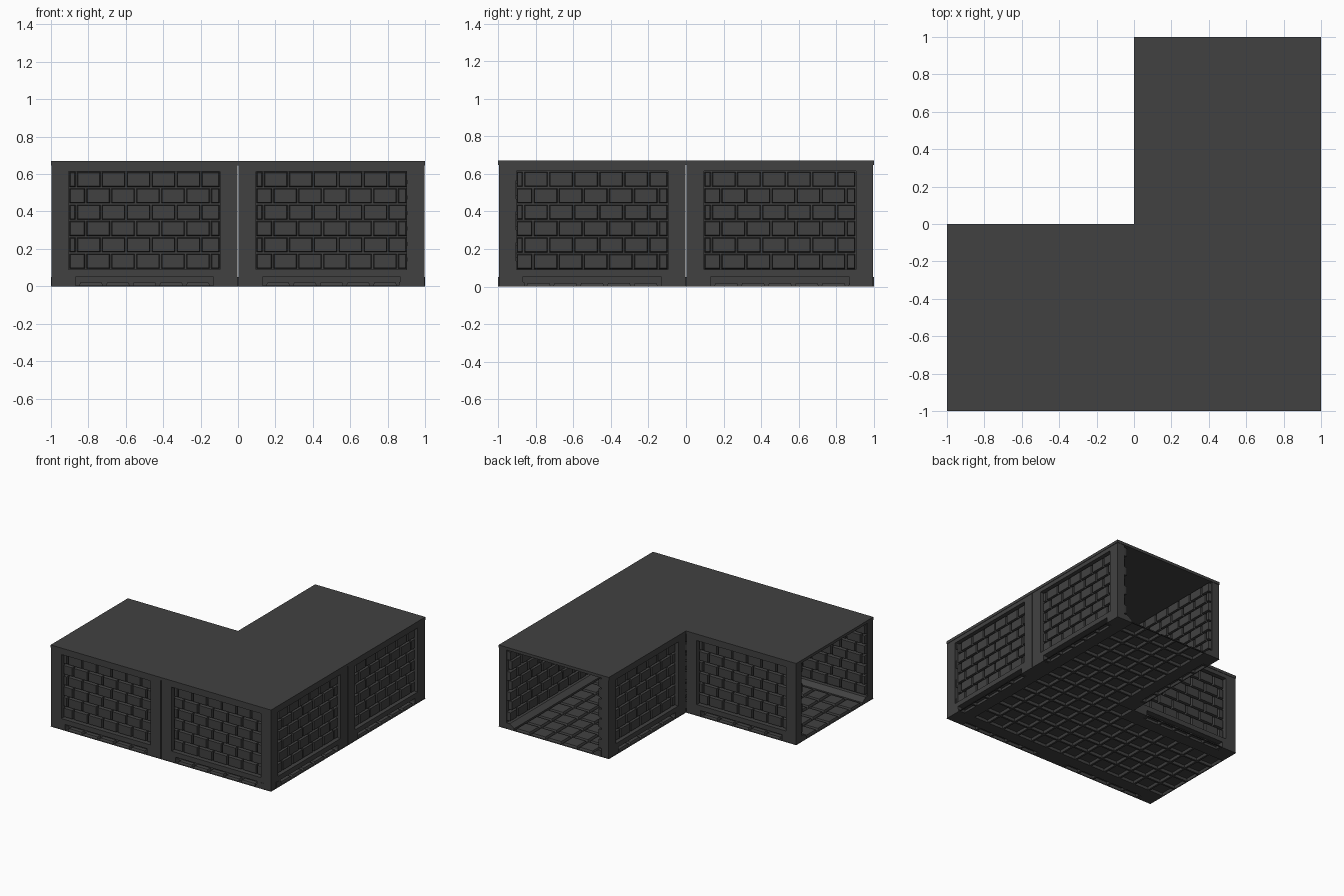
import bpy, bmesh, math
from mathutils import Matrix, Vector

if "Cube" in bpy.data.objects:
    bpy.data.objects.remove(bpy.data.objects["Cube"])

stone = bpy.data.materials.new("charcoal_stone")
stone.diffuse_color = (0.053, 0.053, 0.053, 1)
stone.use_nodes = True
stone.node_tree.nodes["Principled BSDF"].inputs["Base Color"].default_value = stone.diffuse_color


def finish(bm, name):
    me = bpy.data.meshes.new(name)
    bm.normal_update()
    bm.to_mesh(me)
    bm.free()
    me.materials.append(stone)
    ob = bpy.data.objects.new(name, me)
    bpy.context.collection.objects.link(ob)
    return ob


def block(bm, lo, hi):
    """Plain box between two corners."""
    lo, hi = Vector(lo), Vector(hi)
    m = Matrix.Translation((lo + hi) / 2) @ Matrix.Diagonal((*(hi - lo), 1))
    bmesh.ops.create_cube(bm, size=1, matrix=m)


def tapered(bm, a0, a1, b0, b1, base, top, place, slope=0.006):
    """Bevelled stone without a back: rectangle a x b rising from base to top."""
    def ring(s, h):
        pts = [(a0 + s, b0 + s), (a1 - s, b0 + s), (a1 - s, b1 - s), (a0 + s, b1 - s)]
        return [bm.verts.new(place(a, b, h)) for a, b in pts]
    low, high = ring(0, base), ring(slope, top)
    faces = [bm.faces.new(high)]
    for i in range(4):
        j = (i + 1) % 4
        faces.append(bm.faces.new((low[i], low[j], high[j], high[i])))
    return faces


def on_wall(a, b, h):      # h is depth into the room
    return (a, h, b)


def on_floor(a, b, h):
    return (a, b, h)


def brick_field(bm, x0, x1, z0, z1, rows, base, top):
    """Running-bond rows with half bricks at alternate ends."""
    pitch, gap = 0.1333, 0.009
    rh = (z1 - z0) / rows
    faces = []
    for r in range(rows):
        cuts = [x0]
        x = x0 + (pitch * 0.3 if r % 2 else pitch * 0.68)
        while x < x1 - 0.02:
            cuts.append(x)
            x += pitch
        cuts.append(x1)
        for a, b in zip(cuts, cuts[1:]):
            if b - a > 0.025:
                faces += tapered(bm, a + gap / 2, b - gap / 2, z0 + r * rh + gap / 2,
                                 z0 + (r + 1) * rh - gap / 2, base, top, on_wall, 0.004)
    return faces


H = 0.65      # underside of roof


def wall_frame():
    bm = bmesh.new()
    e, t = 0.003, 0.05
    block(bm, (e, e, 0), (0.095, t, H))               # end posts
    block(bm, (0.905, e, 0), (1 - e, t, H))
    block(bm, (0.095, e, 0.615), (0.905, t, H))       # top rail
    block(bm, (0.095, e, 0.05), (0.905, t, 0.09))     # bottom rail above the slot
    block(bm, (0.095, e, 0), (0.13, t, 0.05))
    block(bm, (0.87, e, 0), (0.905, t, 0.05))
    block(bm, (e, t, 0), (1 - e, 0.07, H))            # mortar core
    return bm


def skirting(bm):
    """Sloped strip where wall meets floor."""
    prof = [(0.07, 0.0), (0.14, 0.0), (0.14, 0.02), (0.1, 0.05), (0.07, 0.05)]
    a = [bm.verts.new((0.0, y, z)) for y, z in prof]
    b = [bm.verts.new((1.0, y, z)) for y, z in prof]
    bm.faces.new(a)
    bm.faces.new(b[::-1])
    for i in range(5):
        j = (i + 1) % 5
        bm.faces.new((a[i], b[i], b[j], a[j]))


# Walls: six one-unit modules turned around the L plan
walls = [(-1, -1, 0), (0, -1, 0), (1, -1, 90), (1, 0, 90), (0, 0, 180), (0, 1, 270)]
for n, (x, y, ang) in enumerate(walls, 1):
    m = Matrix.Translation((x, y, 0)) @ Matrix.Rotation(math.radians(ang), 4, 'Z')
    finish(wall_frame(), f"wall_frame_{n}").matrix_world = m
    bm = bmesh.new()
    brick_field(bm, 0.095, 0.905, 0.09, 0.615, 6, 0.05, 0.026)      # outside bricks
    inner = brick_field(bm, 0.003, 0.997, 0.06, 0.64, 7, 0.07, 0.1)  # room-side bricks
    bmesh.ops.reverse_faces(bm, faces=inner)
    finish(bm, f"wall_bricks_{n}").matrix_world = m
    bm = bmesh.new()
    skirting(bm)
    bmesh.ops.recalc_face_normals(bm, faces=bm.faces[:])
    finish(bm, f"skirting_{n}").matrix_world = m

# Roof: L-shaped slab
bm = bmesh.new()
plan = [(-1, -1), (1, -1), (1, 1), (0, 1), (0, 0), (-1, 0)]
base = bm.faces.new([bm.verts.new((x, y, H - 0.003)) for x, y in plan])
ext = bmesh.ops.extrude_face_region(bm, geom=[base], use_keep_orig=True)
top = [v for v in ext["geom"] if isinstance(v, bmesh.types.BMVert)]
bmesh.ops.translate(bm, vec=(0, 0, 0.023), verts=top)
bmesh.ops.recalc_face_normals(bm, faces=bm.faces[:])
finish(bm, "roof")

# Floor: hollow-backed tiles between grout strips
bm = bmesh.new()
grout = bmesh.new()
N, g = 7, 0.008
p = 1 / N
for ox, oy in ((-1, -1), (0, -1), (0, 0)):
    for i in range(N):
        for j in range(N):
            a, b = ox + i * p, oy + j * p
            tapered(bm, a + g, a + p - g, b + g, b + p - g, 0.003, 0.02, on_floor)
    for i in range(N + 1):
        c = i * p
        lo, hi = max(0, c - g), min(1, c + g)
        block(grout, (ox + lo, oy, 0), (ox + hi, oy + 1, 0.003))
        block(grout, (ox, oy + lo, 0), (ox + 1, oy + hi, 0.003))
finish(bm, "floor_tiles")
finish(grout, "floor_grout")
